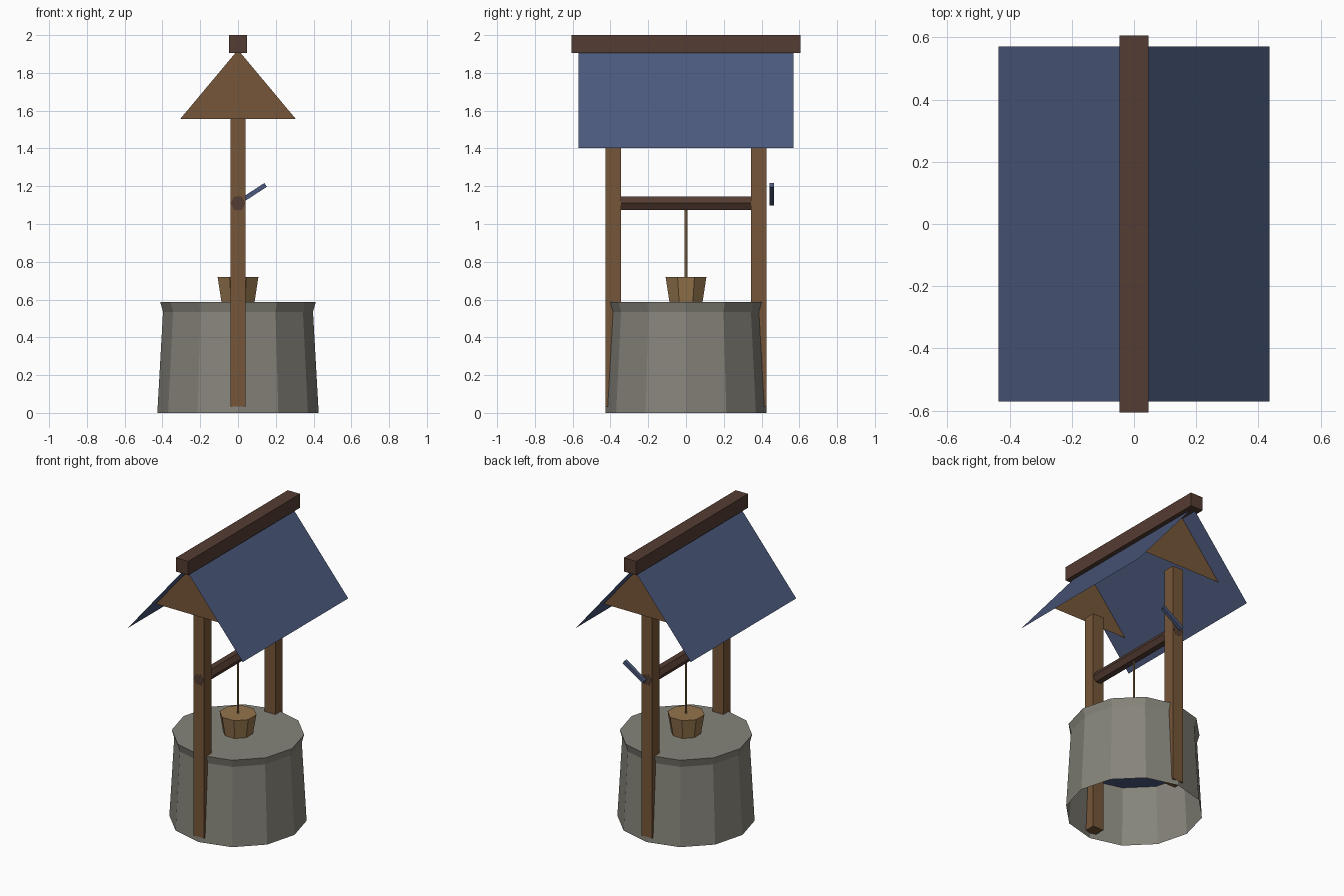
import bpy
import bmesh
from math import cos, sin, pi, radians
from mathutils import Matrix, Vector

old = bpy.data.objects.get("Cube")
if old:
    bpy.data.objects.remove(old, do_unlink=True)


def material(name, *rgb):
    """Flat colour given as 0-255 display values, stored as linear."""
    linear = [((c / 255 + 0.055) / 1.055) ** 2.4 for c in rgb] + [1.0]
    mat = bpy.data.materials.new(name)
    mat.use_nodes = True
    mat.diffuse_color = linear
    bsdf = mat.node_tree.nodes["Principled BSDF"]
    bsdf.inputs["Base Color"].default_value = linear
    bsdf.inputs["Roughness"].default_value = 0.9
    return mat


STONE = material("grey stone", 134, 132, 122)
WOOD = material("brown wood", 118, 86, 56)
DARK = material("dark wood", 84, 60, 50)
BLUE = material("slate blue", 76, 90, 126)
PALE = material("pale wood", 148, 116, 76)


def finish(name, bm, mat, matrix=None):
    if matrix:
        bm.transform(matrix)
    mesh = bpy.data.meshes.new(name)
    bm.to_mesh(mesh)
    bm.free()
    mesh.materials.append(mat)
    obj = bpy.data.objects.new(name, mesh)
    bpy.context.collection.objects.link(obj)
    return obj


def box(name, centre, size, mat, rotation=None):
    bm = bmesh.new()
    bmesh.ops.create_cube(bm, size=1)
    bm.transform(Matrix.Diagonal((*size, 1)))
    turn = rotation or Matrix.Identity(4)
    return finish(name, bm, mat, Matrix.Translation(centre) @ turn)


def lathe(name, profile, sides, mat, offset=0.0, bottom=True, matrix=None):
    """Stack of polygon rings from (radius, height) pairs, capped on top."""
    bm = bmesh.new()
    rings = [[bm.verts.new((r * cos(offset + 2 * pi * i / sides),
                            r * sin(offset + 2 * pi * i / sides), z))
              for i in range(sides)] for r, z in profile]
    for low, high in zip(rings, rings[1:]):
        for i in range(sides):
            j = (i + 1) % sides
            bm.faces.new((low[i], low[j], high[j], high[i]))
    bm.faces.new(rings[-1])
    if bottom:
        bm.faces.new(rings[0][::-1])
    return finish(name, bm, mat, matrix)


def sheet(name, points, mat):
    bm = bmesh.new()
    bm.faces.new([bm.verts.new(p) for p in points])
    return finish(name, bm, mat)


# Stone base: tapered wall with a flared lip, open underneath
lathe("stone_wall", [(0.427, 0), (0.397, 0.535), (0.412, 0.588)], 12, STONE,
      bottom=False)

# Water disc inside the wall, facing down into the open base
water = [Vector((0.404 * cos(i * pi / 6), -0.404 * sin(i * pi / 6), 0.40))
         for i in range(12)]
sheet("water", water, BLUE)

# Posts and gable boards at the front and back
for side, name in ((-1, "front"), (1, "back")):
    box(name + "_post", (0, side * 0.385, 0.796), (0.082, 0.08, 1.522), WOOD)
    y = side * 0.45
    sheet(name + "_gable", [(side * 0.306, y, 1.556), (-side * 0.306, y, 1.556),
                            (0, y, 1.922)], WOOD)

# Roof: two thin slopes with a ridge beam on top
for side, name in ((-1, "right"), (1, "left")):
    sheet(name + "_roof_slope",
          [(0, -side * 0.57, 1.925), (side * 0.435, -side * 0.57, 1.402),
           (side * 0.435, side * 0.57, 1.402), (0, side * 0.57, 1.925)], BLUE)
box("ridge_beam", (0, 0, 1.953), (0.094, 1.21, 0.094), DARK)

# Winding axle between the posts, with its crank handle at the back
lathe("axle", [(0.04, -0.426), (0.04, 0.426)], 6, DARK,
      matrix=Matrix.Translation((0, 0, 1.11)) @ Matrix.Rotation(pi / 2, 4, "X"))
box("crank_handle", (0.071, 0.454, 1.158), (0.18, 0.024, 0.024), BLUE,
    Matrix.Rotation(radians(-33), 4, "Y"))

# Bucket hanging on its rope
lathe("bucket", [(0.08, 0.5), (0.117, 0.72)], 8, PALE, offset=pi / 8)
lathe("rope", [(0.008, 0.70), (0.008, 1.1)], 6, PALE)
